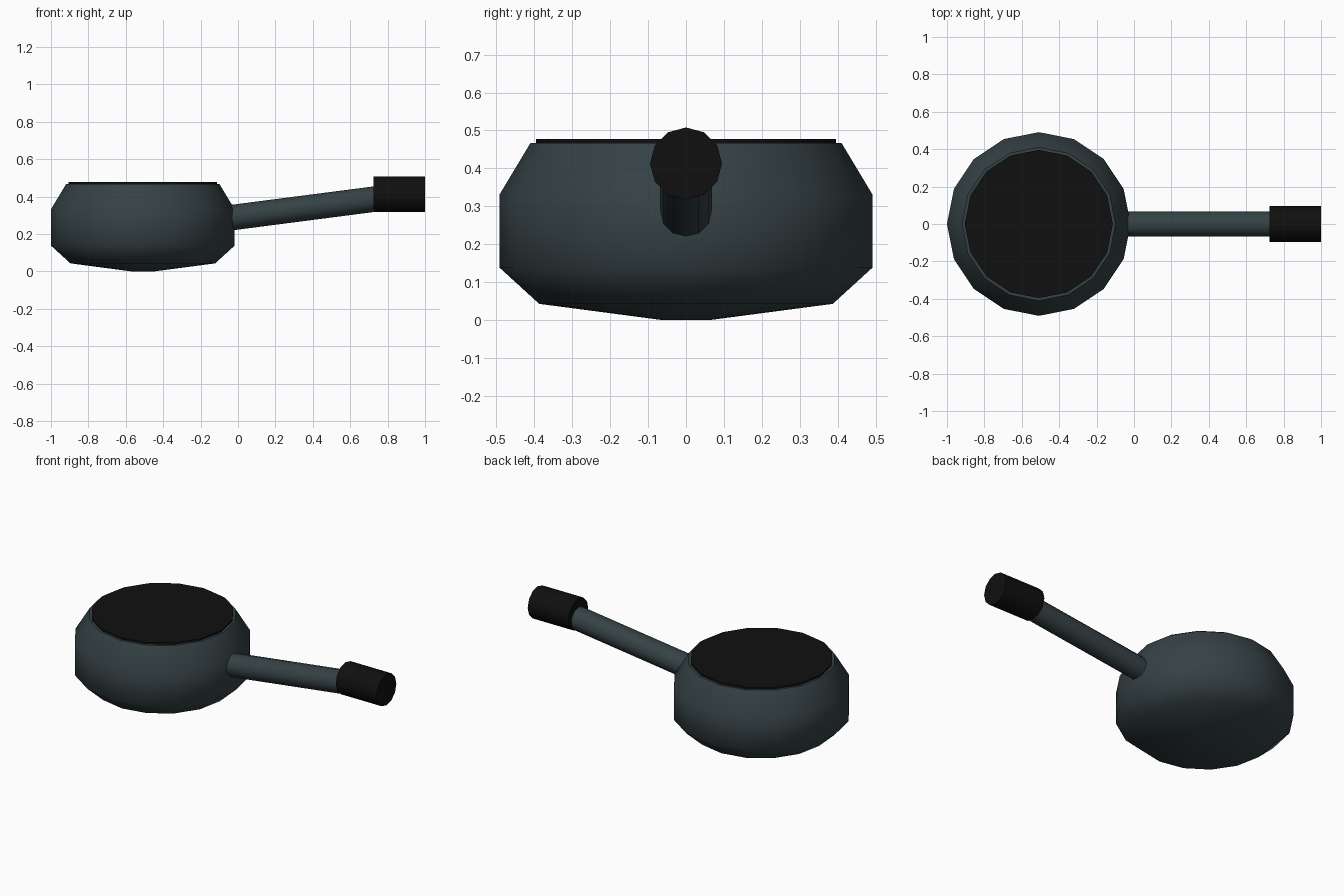
import bpy, bmesh
from math import cos, sin, tau
from mathutils import Vector

if "Cube" in bpy.data.objects:
    bpy.data.objects.remove(bpy.data.objects["Cube"])

def material(name, rgb):
    m = bpy.data.materials.new(name)
    m.diffuse_color = (*rgb, 1)
    m.use_nodes = True
    m.node_tree.nodes["Principled BSDF"].inputs["Base Color"].default_value = m.diffuse_color
    return m

IRON = material("dark_iron", (0.036, 0.054, 0.06))
BLACK = material("black", (0.005, 0.005, 0.005))

def lathe(name, profile, sides, mat, origin, axis=(0, 0, 1), angle=60):
    """Spin (radius, height) points round an axis, capping both ends."""
    bm = bmesh.new()
    axis = Vector(axis).normalized()
    u = Vector((0, 1, 0))
    v = axis.cross(u)
    rings = []
    for r, h in profile:
        rings.append([bm.verts.new(Vector(origin) + axis * h
                      + (u * cos(tau * i / sides) + v * sin(tau * i / sides)) * r)
                      for i in range(sides)])
    for a, b in zip(rings, rings[1:]):
        for i in range(sides):
            j = (i + 1) % sides
            bm.faces.new((a[i], a[j], b[j], b[i]))
    bm.faces.new(rings[0])
    bm.faces.new(rings[-1])
    bmesh.ops.recalc_face_normals(bm, faces=bm.faces)
    me = bpy.data.meshes.new(name)
    bm.to_mesh(me)
    bm.free()
    me.materials.append(mat)
    ob = bpy.data.objects.new(name, me)
    bpy.context.collection.objects.link(ob)
    bpy.ops.object.select_all(action='DESELECT')
    ob.select_set(True)
    bpy.context.view_layer.objects.active = ob
    bpy.ops.object.shade_smooth_by_angle(angle=angle * tau / 360)
    return ob

# rounded pot body
lathe("pot_body", [(0.06, 0), (0.387, 0.043), (0.491, 0.138), (0.491, 0.332), (0.41, 0.467)],
      16, IRON, (-0.509, 0, 0), angle=50)
# thin dark disc filling the top
lathe("pot_contents", [(0.396, 0.45), (0.396, 0.477)], 16, BLACK, (-0.509, 0, 0))
# rising handle
start, end = Vector((-0.07, 0, 0.283)), Vector((0.78, 0, 0.393))
lathe("handle", [(0.068, 0), (0.068, (end - start).length)], 12, IRON, start, end - start)
# grip at the handle's end
lathe("grip", [(0.095, 0), (0.095, 0.275)], 12, BLACK, (0.725, 0, 0.413), (1, 0, 0))
